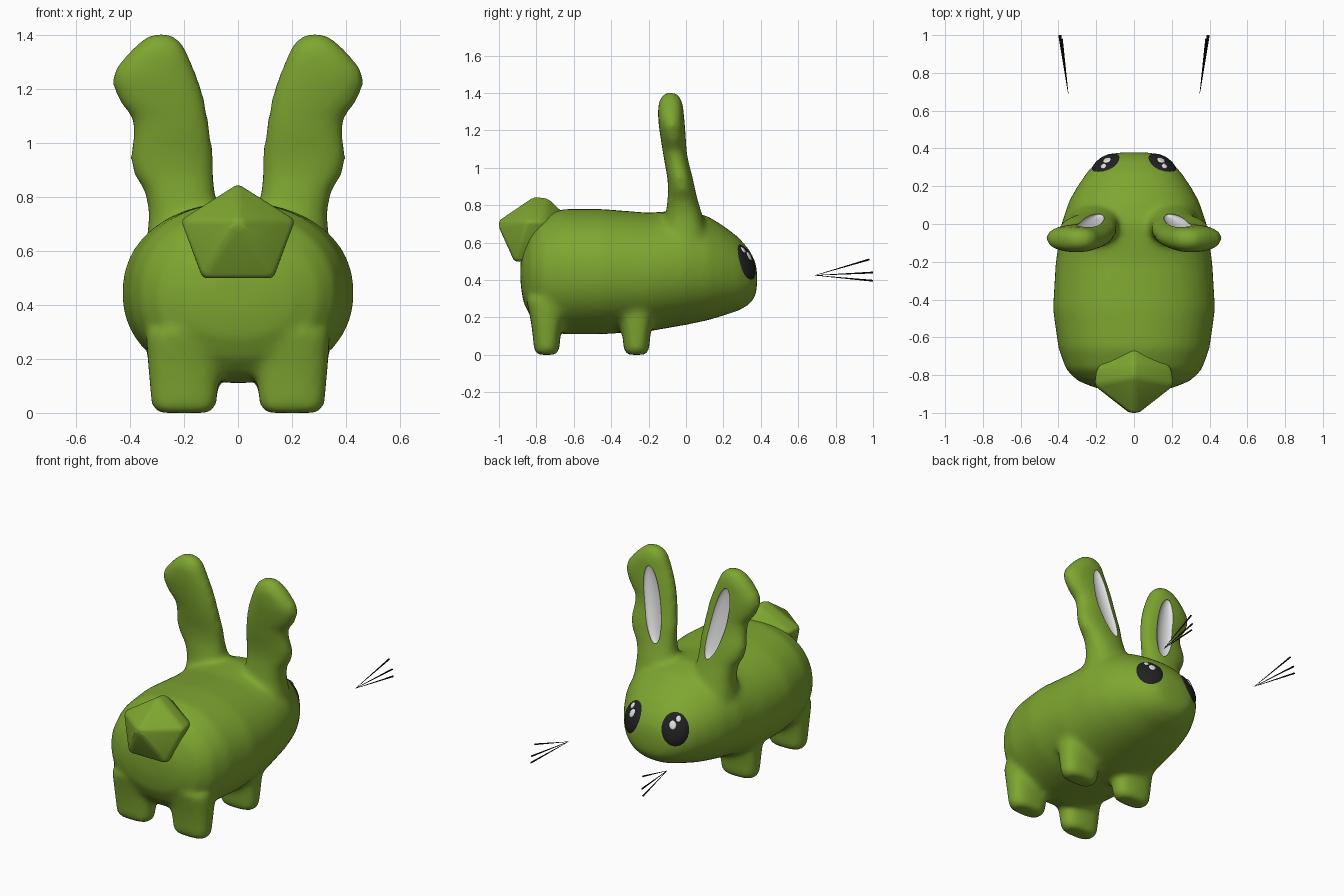
import bpy, bmesh, math
from math import cos, sin, pi
from mathutils import Vector, Matrix
from mathutils.bvhtree import BVHTree

cube = bpy.data.objects.get("Cube")
if cube:
    bpy.data.objects.remove(cube, do_unlink=True)


def material(name, rgb):
    m = bpy.data.materials.new(name)
    m.use_nodes = True
    m.diffuse_color = (*rgb, 1)
    node = next(n for n in m.node_tree.nodes if n.type == 'BSDF_PRINCIPLED')
    node.inputs["Base Color"].default_value = (*rgb, 1)
    node.inputs["Roughness"].default_value = 0.6
    return m


GREEN = material("leaf green", (0.21, 0.38, 0.03))
WHITE = material("soft white", (0.75, 0.75, 0.75))
DARK = material("eye black", (0.015, 0.015, 0.017))
BLACK = material("whisker black", (0.004, 0.004, 0.004))


def make(name, bm, mats, normals=True):
    if normals:
        bmesh.ops.recalc_face_normals(bm, faces=bm.faces)
    for f in bm.faces:
        f.smooth = True
    mesh = bpy.data.meshes.new(name)
    bm.to_mesh(mesh)
    bm.free()
    for m in mats:
        mesh.materials.append(m)
    obj = bpy.data.objects.new(name, mesh)
    bpy.context.collection.objects.link(obj)
    return obj


def bake(obj, mats):
    """Replace the mesh by its modified result, keeping face colours."""
    deps = bpy.context.evaluated_depsgraph_get()
    mesh = bpy.data.meshes.new_from_object(obj.evaluated_get(deps))
    obj.modifiers.clear()
    obj.data = mesh
    index = [p.material_index for p in mesh.polygons]
    mesh.materials.clear()
    for m in mats:
        mesh.materials.append(m)
    for p, i in zip(mesh.polygons, index):
        p.material_index = min(i, len(mats) - 1)
        p.use_smooth = True
    mesh.set_sharp_from_angle(angle=math.radians(40))


def loft(bm, rings):
    loops = [[bm.verts.new(p) for p in ring] for ring in rings]
    n = len(loops[0])
    for a, b in zip(loops, loops[1:]):
        for i in range(n):
            j = (i + 1) % n
            bm.faces.new((a[i], a[j], b[j], b[i]))
    bm.faces.new(loops[0][::-1])
    bm.faces.new(loops[-1])


def oval(rx, ry, power, n=40):
    """Points of a superellipse."""
    def bend(v):
        return math.copysign(abs(v) ** (2 / power), v)
    return [(rx * bend(cos(2 * pi * i / n)), ry * bend(sin(2 * pi * i / n)))
            for i in range(n)]


# Body and head: y, low z, high z, half width
BODY = [(-.885, .38, .5, .1), (-.87, .28, .58, .2), (-.83, .2, .67, .3),
        (-.77, .14, .74, .36), (-.66, .11, .78, .4), (-.45, .11, .78, .43),
        (-.2, .125, .76, .415), (0, .16, .775, .385), (.12, .185, .74, .345),
        (.2, .21, .69, .3), (.28, .235, .63, .245), (.34, .27, .56, .185),
        (.37, .31, .5, .13), (.38, .36, .45, .07)]
# Ear: z, inner x, outer x, back y, front y
EAR = [(.62, .06, .34, -.13, .12), (.74, .07, .33, -.11, .09),
       (.82, .085, .345, -.1, .065), (.88, .09, .385, -.095, .05),
       (.95, .09, .402, -.1, .035), (1.03, .1, .387, -.115, .015),
       (1.09, .11, .39, -.125, .005), (1.15, .12, .44, -.135, 0),
       (1.22, .14, .468, -.145, -.005), (1.27, .16, .46, -.15, -.01),
       (1.33, .185, .41, -.15, -.015), (1.37, .205, .37, -.14, -.025),
       (1.405, .25, .32, -.11, -.055)]
# Leg: z, half width, half depth
LEG = [(0, .095, .05), (.02, .12, .068), (.1, .128, .074), (.18, .135, .085),
       (.3, .14, .11)]

bm = bmesh.new()
loft(bm, [[(x, y, (lo + hi) / 2 + z) for x, z in oval(w, (hi - lo) / 2, 2.15)]
          for y, lo, hi, w in BODY])
for side in (1, -1):
    loft(bm, [[(side * ((x0 + x1) / 2 + x), (y0 + y1) / 2 + y, z)
               for x, y in oval((x1 - x0) / 2, (y1 - y0) / 2, 2.3)]
              for z, x0, x1, y0, y1 in EAR])
    for leg_y in (-.745, -.265):
        loft(bm, [[(side * (.2 + x), leg_y + y, z) for x, y in oval(rx, ry, 2.6)]
                  for z, rx, ry in LEG])
body = make("body", bm, [GREEN, WHITE])

# Melt body, ears and legs into one soft skin
remesh = body.modifiers.new("merge", 'REMESH')
remesh.mode = 'VOXEL'
remesh.voxel_size = 0.016
smooth = body.modifiers.new("soften", 'SMOOTH')
smooth.factor = 0.5
smooth.iterations = 16

# White hollows inside the ears
bm = bmesh.new()
for side in (1, -1):
    low, high = Vector((side * .185, .046, .86)), Vector((side * .275, -.019, 1.29))
    up = (high - low).normalized()
    fwd = Vector((0, 1, 0))
    fwd = (fwd - up * fwd.dot(up)).normalized()
    across = fwd.cross(up)
    frame = Matrix((across, fwd, up)).transposed().to_4x4()
    place = Matrix.Translation((low + high) / 2) @ frame @ Matrix.Diagonal((.058, .032, .235, 1))
    bmesh.ops.create_uvsphere(bm, u_segments=32, v_segments=24, radius=1, matrix=place)
for f in bm.faces:
    f.material_index = 1
cutter = make("ear_hollow_cutter", bm, [GREEN, WHITE])
cutter.hide_render = True
cut = body.modifiers.new("ear hollows", 'BOOLEAN')
cut.operation = 'DIFFERENCE'
cut.solver = 'EXACT'
cut.object = cutter
bake(body, [GREEN, WHITE])
bpy.data.objects.remove(cutter, do_unlink=True)

# Tail: a rounded five-sided stub
bm = bmesh.new()


def pentagon(size, y, z, tilt):
    ring = []
    for i in range(5):
        a = pi / 2 + 2 * pi * i / 5
        dz = .195 * size * sin(a)
        ring.append((.225 * size * cos(a), y + tilt * dz, z + dz))
    return ring


loft(bm, [pentagon(.12, -1.0, .7, 0), pentagon(1, -.87, .655, .3),
          pentagon(.95, -.78, .655, .25), pentagon(.55, -.66, .66, 0)])
tail = make("tail", bm, [GREEN])
bevel = tail.modifiers.new("round", 'BEVEL')
bevel.limit_method = 'NONE'
bevel.width = 0.045
bevel.segments = 4
bake(tail, [GREEN])

# Eyes and glints: thin domes laid on the skin
bm = bmesh.new()
bm.from_mesh(body.data)
skin = BVHTree.FromBMesh(bm)
bm.free()


def skin_dome(name, side, u0, v0, ru, rv, lift, mat):
    d = Vector((side * .5, .8, .3)).normalized()
    u = Vector((side * .8, -.5, 0)).normalized()
    v = u.cross(d) * side
    if v.z < 0:
        v = -v
    centre = Vector((side * .155, .33, .5))

    def point(r, a):
        p = centre + u * (u0 + ru * r * cos(a)) + v * (v0 + rv * r * sin(a))
        hit = skin.ray_cast(p + d * .5, -d)[0] or p
        return hit + d * (lift * (1 - r ** 6) - .002)

    bm = bmesh.new()
    n, steps = 32, 8
    rings = [[bm.verts.new(point(k / steps, 2 * pi * i / n)) for i in range(n)]
             for k in range(1, steps + 1)]
    mid = bm.verts.new(point(0, 0))
    for i in range(n):
        j = (i + 1) % n
        bm.faces.new((mid, rings[0][i], rings[0][j]))
        for a, b in zip(rings, rings[1:]):
            bm.faces.new((a[i], b[i], b[j], a[j]))
    bm.normal_update()
    if sum((f.normal.dot(d) for f in bm.faces)) < 0:
        bmesh.ops.reverse_faces(bm, faces=bm.faces)
    make(name, bm, [mat], normals=False)


for side, label in ((1, "left"), (-1, "right")):
    skin_dome(label + "_eye", side, 0, 0, .084, .105, .011, DARK)
    skin_dome(label + "_large_glint", side, -.014, .026, .026, .032, .016, WHITE)
    skin_dome(label + "_small_glint", side, .018, .062, .019, .022, .016, WHITE)

    # Whiskers: three tapered spikes fanning from one point
    bm = bmesh.new()
    root = Vector((side * .348, .69, .425))
    for tip in ((.382, .98, .51), (.39, 1, .44), (.396, 1, .396)):
        end = Vector((side * tip[0], tip[1], tip[2]))
        along = end - root
        turn = along.to_track_quat('Z', 'Y').to_matrix().to_4x4()
        bmesh.ops.create_cone(bm, cap_ends=True, segments=8, radius1=.001, radius2=.005,
                              depth=along.length,
                              matrix=Matrix.Translation((root + end) / 2) @ turn)
    make(label + "_whiskers", bm, [BLACK])
